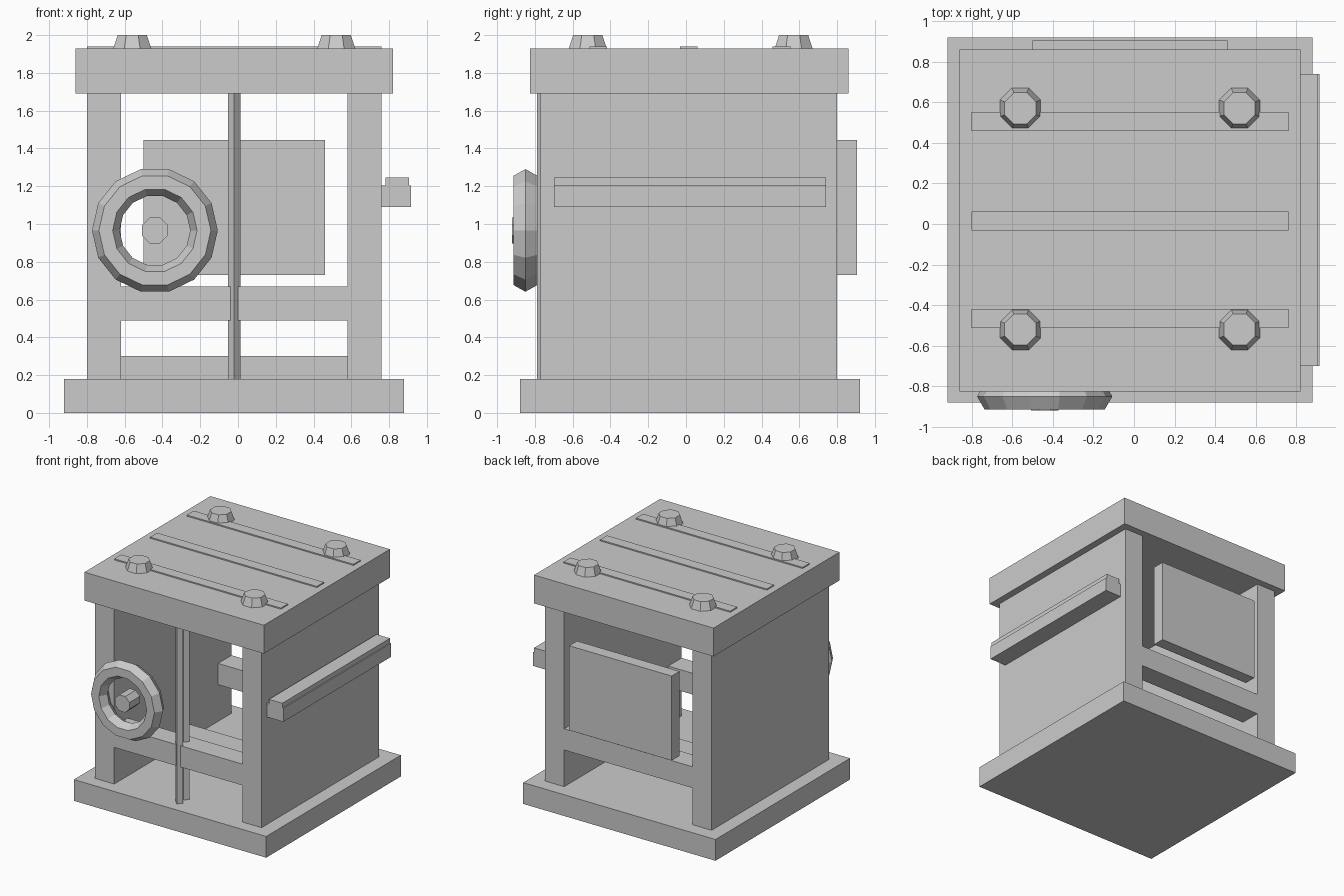
import bpy
import math

if "Cube" in bpy.data.objects:
    bpy.data.objects.remove(bpy.data.objects["Cube"], do_unlink=True)

grey = bpy.data.materials.new("plain_grey")
grey.use_nodes = True
colour = (0.6, 0.6, 0.6, 1)
grey.diffuse_color = colour
grey.node_tree.nodes["Principled BSDF"].inputs["Base Color"].default_value = colour


def finish(name):
    obj = bpy.context.object
    obj.name = name
    obj.data.materials.append(grey)
    return obj


def box(name, x, y, z):
    """Box from its (low, high) range on each axis."""
    bpy.ops.mesh.primitive_cube_add(size=1, location=[sum(r) / 2 for r in (x, y, z)])
    obj = finish(name)
    obj.scale = [r[1] - r[0] for r in (x, y, z)]
    bpy.ops.object.transform_apply(location=False, rotation=False, scale=True)
    return obj


def prism(name, sides, r1, r2, depth, location, turn=0.0, tilt=0.0):
    bpy.ops.mesh.primitive_cone_add(vertices=sides, radius1=r1, radius2=r2,
                                    depth=depth, location=location,
                                    rotation=(tilt, 0, turn))
    return finish(name)


# Base and top slabs
box("base_slab", (-0.92, 0.88), (-0.88, 0.92), (0, 0.18))
box("top_slab", (-0.86, 0.82), (-0.825, 0.86), (1.69, 1.93))

# Side walls
inner, wall_y = (-0.62, 0.58), (-0.77, 0.80)
body_z = (0.18, 1.69)
box("right_wall", (-0.80, inner[0]), wall_y, body_z)
box("left_wall", (inner[1], 0.76), wall_y, body_z)

# Cross rails and low inner floor block
box("front_rail", inner, (-0.77, -0.59), (0.49, 0.67))
box("back_rail", inner, (0.62, 0.80), (0.49, 0.67))
box("floor_block", inner, (-0.21, 0.24), (0.18, 0.30))

# Back plate
box("back_plate", (-0.50, 0.46), (0.80, 0.905), (0.73, 1.445))

# Stepped bar on the left wall
box("side_bar", (0.76, 0.915), (-0.70, 0.74), (1.09, 1.205))
box("side_bar_cap", (0.78, 0.905), (-0.70, 0.74), (1.205, 1.245))

# Four-sided upright rods
for name, y in (("front_rod", -0.757), ("inner_rod", -0.67)):
    prism(name, 4, 0.033, 0.033, 1.51, (-0.02, y, 0.935))

# Handwheel: rim with a six-sided section, and its hub
wheel_x, wheel_z = -0.44, 0.966
bpy.ops.mesh.primitive_torus_add(major_segments=14, minor_segments=6,
                                 major_radius=0.26, minor_radius=0.073,
                                 location=(wheel_x, -0.85, wheel_z),
                                 rotation=(math.pi / 2, 0, 0))
finish("wheel_rim")
octagon = 1 / math.cos(math.pi / 8)
hub = prism("wheel_hub", 8, 0.068 * octagon, 0.068 * octagon, 0.14,
            (wheel_x, -0.85, wheel_z), tilt=math.pi / 2)
hub.rotation_euler.rotate_axis("Z", math.pi / 8)

# Thin strips and tapered studs on the top
for name, y in (("front", -0.465), ("middle", 0.015), ("back", 0.505)):
    box(name + "_top_strip", (-0.80, 0.76), (y - 0.047, y + 0.047), (1.93, 1.94))
for x in (-0.56, 0.52):
    for y in (-0.52, 0.57):
        prism("top_stud", 8, 0.1 * octagon, 0.077 * octagon, 0.07,
              (x, y, 1.965), turn=math.pi / 8)
